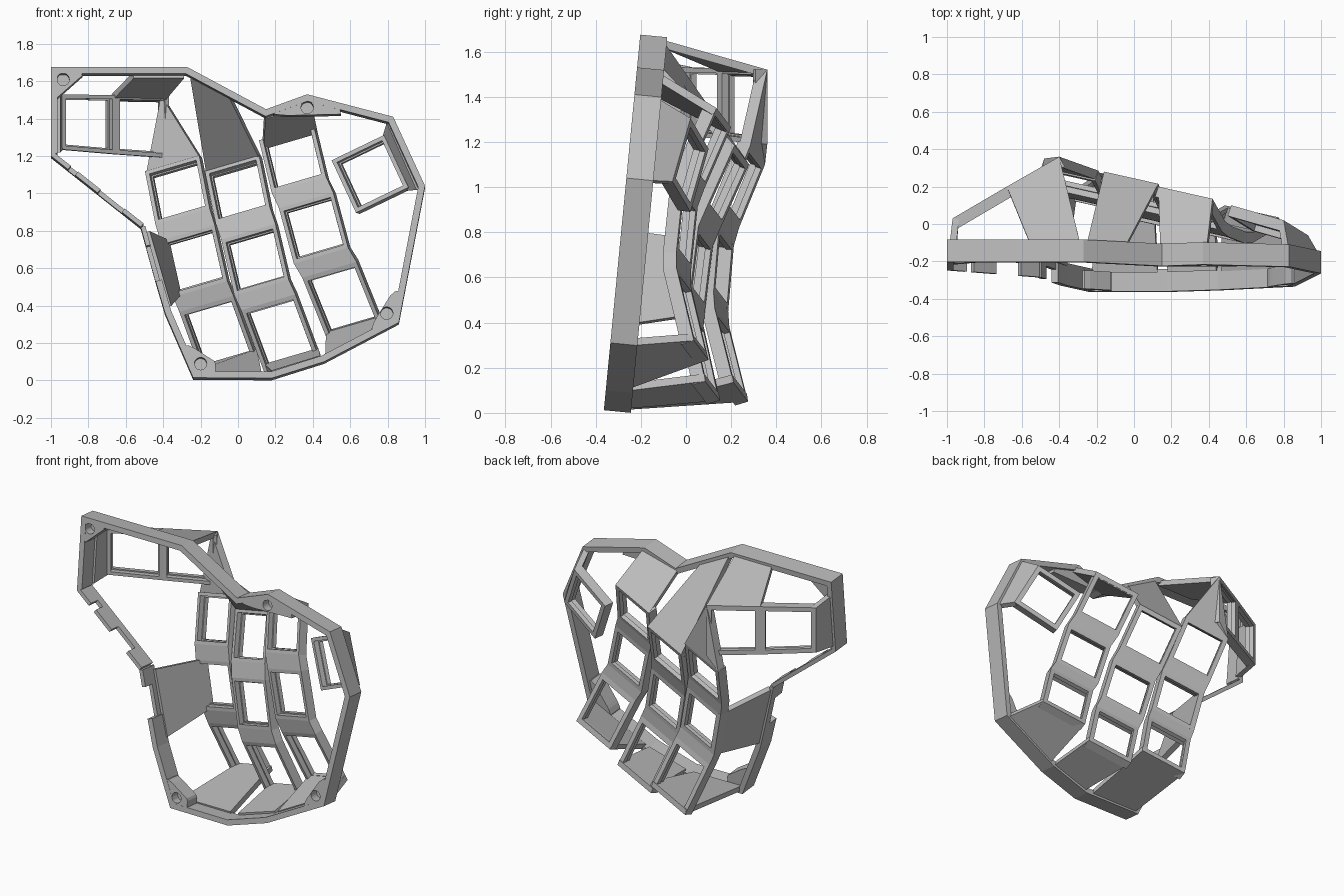
import bpy, bmesh, math
from mathutils import Vector as V

if "Cube" in bpy.data.objects:
    bpy.data.objects.remove(bpy.data.objects["Cube"])

grey = bpy.data.materials.new("plain grey")
grey.use_nodes = True
grey.diffuse_color = (0.5, 0.5, 0.5, 1)
grey.node_tree.nodes["Principled BSDF"].inputs["Base Color"].default_value = (0.5, 0.5, 0.5, 1)

MIDDLE = V((0, -0.1, 0.8))
DEPTH = V((0, 1, -0.097)).normalized()
RIM_DEPTH = 0.12


def loft(bm, rings, cyclic=False):
    """Skin equal loops of points; cap the ends unless cyclic."""
    loops = [[bm.verts.new(p) for p in r] for r in rings]
    pairs = list(zip(loops, loops[1:])) + ([(loops[-1], loops[0])] if cyclic else [])
    for a, b in pairs:
        for i in range(len(a)):
            j = (i + 1) % len(a)
            bm.faces.new((a[i], a[j], b[j], b[i]))
    if not cyclic:
        bm.faces.new(loops[0])
        bm.faces.new(loops[-1][::-1])


def finish(name, bm):
    bmesh.ops.recalc_face_normals(bm, faces=bm.faces[:])
    mesh = bpy.data.meshes.new(name)
    bm.to_mesh(mesh)
    bm.free()
    mesh.materials.append(grey)
    obj = bpy.data.objects.new(name, mesh)
    bpy.context.collection.objects.link(obj)


def inward(poly):
    """Unit normal of a triangle or quad, pointing into the shell."""
    n = (poly[2] - poly[0]).cross(poly[-1] - poly[1]).normalized()
    if len(poly) == 3:
        n = (poly[1] - poly[0]).cross(poly[2] - poly[0]).normalized()
    return n if n.dot(MIDDLE - sum(poly, V()) / len(poly)) > 0 else -n


def plate(name, poly, thick):
    bm = bmesh.new()
    n = inward(poly) * thick
    loft(bm, [poly, [p + n for p in poly]])
    finish(name, bm)


def socket(bm, back, front):
    """Square key frame with a stepped hole."""
    def ring(scale, depth):
        pts = [p.lerp(q, depth) for p, q in zip(back, front)]
        c = sum(pts, V()) / 4
        return [c + (p - c) * scale for p in pts]
    loft(bm, [ring(1, 0), ring(0.81, 0), ring(0.81, 0.45), ring(0.86, 0.45),
              ring(0.86, 1), ring(1, 1)], cyclic=True)


def key_strip(name, left, right, bridged=False, thick=0.06):
    """Mitred strip of sockets; every second panel is a solid bridge if bridged."""
    count = len(left) - 1
    norms = [inward((left[i], right[i], right[i + 1], left[i + 1])) for i in range(count)]
    offs = []
    for i in range(count + 1):
        a, b = norms[max(i - 1, 0)], norms[min(i, count - 1)]
        offs.append((a + b) / (1 + a.dot(b)) * thick)
    bm = bmesh.new()
    for i in range(count):
        back = [left[i], right[i], right[i + 1], left[i + 1]]
        front = [p + offs[k] for p, k in zip(back, (i, i, i + 1, i + 1))]
        if bridged and i % 2:
            loft(bm, [back, front])
        else:
            socket(bm, back, front)
    finish(name, bm)


def on_rim(x, z, depth=0.0):
    return V((x, -0.365 + 0.097 * z, z)) + DEPTH * depth


def rim_back(x, z):
    return on_rim(x, z, RIM_DEPTH - 0.01)


# Perimeter rim: an open chain, closed by two notched bars
outline = [V(p) for p in ((-1, 1.2), (-1, 1.675), (-.27, 1.675), (.15, 1.45), (.37, 1.53),
                          (.83, 1.41), (1, 1.04), (.86, .31), (.46, .1), (.18, .012),
                          (-.24, .015), (-.39, .36), (-.44, .53))]
elbow = V((-.52, .82))
bm = bmesh.new()
sections = []
for i, p in enumerate(outline):
    before = outline[i - 1] if i else elbow
    after = outline[i + 1] if i + 1 < len(outline) else elbow
    d1, d2 = (p - before).normalized(), (after - p).normalized()
    n1, n2 = V((d1.y, -d1.x)), V((d2.y, -d2.x))
    q = p + (n1 + n2) / (1 + n1.dot(n2)) * 0.035
    sections.append([on_rim(*p), on_rim(*p, RIM_DEPTH), on_rim(*q, RIM_DEPTH), on_rim(*q)])
loft(bm, sections)
finish("rim", bm)


def notched_bar(name, start, end, tabs):
    """Thin back strip with full-depth tabs between the notches."""
    run = (end - start).normalized()
    across = V((-run.y, run.x)) * 0.025
    bm = bmesh.new()
    for t0, t1, front, back in [(0, 1, .07, .12)] + [(a, b, 0, .08) for a, b in tabs]:
        a, b = start.lerp(end, t0), start.lerp(end, t1)
        loft(bm, [[on_rim(*p, d) for p in (a, b, b + across, a + across)]
                  for d in (front, back)])
    finish(name, bm)


notched_bar("long_notched_bar", outline[0], elbow, ((0, .19), (.27, .52), (.79, 1)))
notched_bar("short_notched_bar", elbow, outline[-1], ((0, .35),))

# Screw bosses with blind round holes
bosses = {
    "thumb": ((-.935, 1.61), ((-.98, 1.5), (-.98, 1.65), (-.81, 1.65))),
    "top": ((.37, 1.46), ((.18, 1.415), (.2, 1.44), (.37, 1.505), (.6, 1.445), (.6, 1.425))),
    "side": ((.795, .36), ((.87, .48), (.845, .32), (.7, .24), (.73, .32), (.83, .48))),
    "bottom": ((-.2, .09), ((-.12, .03), (-.23, .03), (-.3, .18), (-.26, .19), (-.12, .1))),
}
for name, (centre, poly) in bosses.items():
    c, poly = V(centre), [V(p) for p in poly]
    hole, edge = [], []
    for k in range(32):
        a = math.tau * k / 32
        ray = V((math.cos(a), math.sin(a)))
        reach = 9
        for p, q in zip(poly, poly[1:] + poly[:1]):
            n = V((q.y - p.y, p.x - q.x))
            if n.dot(p - c) < 0:
                n = -n
            if n.dot(ray) > 1e-6:
                reach = min(reach, n.dot(p - c) / n.dot(ray))
        hole.append(c + ray * 0.033)
        edge.append(c + ray * reach)
    bm = bmesh.new()
    loft(bm, [[on_rim(*p, d) for p in loop] for loop, d in
              ((hole, .06), (hole, .001), (edge, .001), (edge, .1))])
    finish(name + "_screw_boss", bm)

# Three finger columns share one left-edge profile, shifted and splayed
profile = [V(p) for p in ((-.48, .35, 1.10), (-.425, .235, .82), (-.40, .212, .74),
                          (-.335, .187, .45), (-.305, .192, .38), (-.185, .275, .05))]
width = V((.29, -.065, .085))
shifts = {"inner": ((0, 0, 0), (0, 0, 0)),
          "middle": ((.32, -.07, 0), (.335, -.125, .005)),
          "outer": ((.61, -.15, .165), (.67, -.175, .185))}
edges = {}
for name, (top, bottom) in shifts.items():
    left = [p + V(top).lerp(V(bottom), i / 5) for i, p in enumerate(profile)]
    right = [p + width for p in left]
    edges[name] = (left, right)
    key_strip(name + "_key_column", left, right, bridged=True)

# Outer single key beside the columns
tl, side, down = V((.52, .1, 1.17)), V((.28, -.08, .135)), V((.13, -.08, -.28))
outer_tr, outer_br = tl + side, tl + side + down
key_strip("outer_key", [tl, tl + down], [outer_tr, outer_br])

# Two thumb keys
tops = [V((-.97, .03, 1.53)), V((-.68, .2, 1.525)), V((-.4, .36, 1.52))]
bottoms = [V((-.97, .03, 1.235)), V((-.68, .2, 1.21)), V((-.4, .36, 1.19))]
key_strip("thumb_keys", tops, bottoms)

# Webs that tie the thumb keys to the inner column
(al, ar), (ml, mr), (ol, orr) = edges["inner"], edges["middle"], edges["outer"]
plate("thumb_web_upper", (tops[2], ar[0], al[0]), 0.05)
plate("thumb_web_lower", (tops[2], al[0], bottoms[2]), 0.05)

# Walls that tie the sockets to the rim
walls = {
    "thumb_top_wall": (tops[1], tops[2], rim_back(-.29, 1.66), rim_back(-.56, 1.66)),
    "thumb_side_wall": (tops[0], bottoms[0], rim_back(-.985, 1.23), rim_back(-.985, 1.57)),
    "middle_top_wall": (ml[0], mr[0], rim_back(-.04, 1.54), rim_back(-.25, 1.65)),
    "outer_top_wall": (ol[0], orr[0], rim_back(.39, 1.51), rim_back(.14, 1.44)),
    "outer_side_wall": (outer_tr, outer_br, rim_back(.985, 1.04), rim_back(.825, 1.4)),
    "inner_side_wall": (al[2], al[3], rim_back(-.39, .4), rim_back(-.505, .8)),
    "inner_bottom_wall": (al[5], ar[5], rim_back(.13, .025), rim_back(-.22, .025)),
    "middle_bottom_wall": (ml[5], mr[5], rim_back(.45, .11), rim_back(.19, .03)),
    "outer_bottom_wall": (ol[5], orr[5], rim_back(.84, .31), rim_back(.48, .12)),
}
for name, poly in walls.items():
    plate(name, poly, 0.035)
